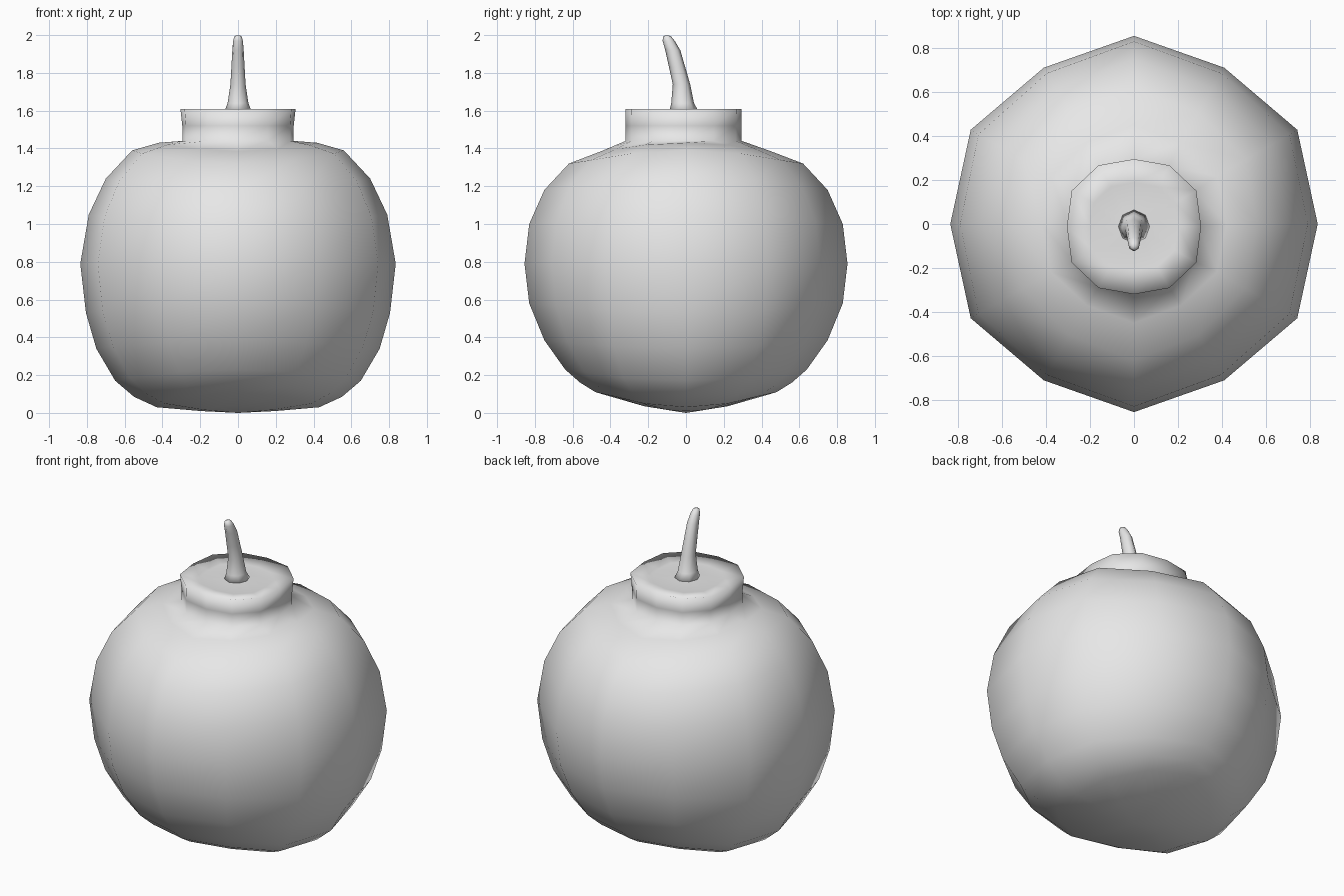
import bpy
import bmesh
from math import sin, cos, tau

cube = bpy.data.objects.get("Cube")
if cube:
    bpy.data.objects.remove(cube, do_unlink=True)

grey = bpy.data.materials.new("plain light grey")
grey.use_nodes = True
grey.diffuse_color = (0.8, 0.8, 0.8, 1)
grey.node_tree.nodes["Principled BSDF"].inputs["Base Color"].default_value = grey.diffuse_color


def ring(bm, sides, rx, zx, ry, zy, cy=0, factors=(1,)):
    """Closed loop blending a side profile (x) with a front profile (y)."""
    loop = []
    for i in range(sides):
        a = tau * i / sides
        s, c = sin(a), cos(a)
        t = s * s
        # column factor, mirrored in all four quadrants
        step = i % (sides // 2)
        step = min(step, sides // 2 - step)
        k = factors[step % len(factors)]
        r = (rx + (ry - rx) * t) * k
        loop.append(bm.verts.new((r * c, r * s + cy, zx + (zy - zx) * t)))
    return loop


def loft(name, bm, loops, bottom, top):
    """Skin consecutive loops and close both ends with a fan."""
    n = len(loops[0])
    low, high = bm.verts.new(bottom), bm.verts.new(top)
    for i in range(n):
        j = (i + 1) % n
        bm.faces.new((low, loops[0][j], loops[0][i]))
        bm.faces.new((high, loops[-1][i], loops[-1][j]))
        for a, b in zip(loops, loops[1:]):
            bm.faces.new((a[i], a[j], b[j], b[i]))
    for f in bm.faces:
        f.smooth = True
    bmesh.ops.recalc_face_normals(bm, faces=bm.faces)
    mesh = bpy.data.meshes.new(name)
    bm.to_mesh(mesh)
    bm.free()
    mesh.materials.append(grey)
    obj = bpy.data.objects.new(name, mesh)
    bpy.context.collection.objects.link(obj)
    return obj


# Round body: side radius, side height, front radius, front height
body = [
    (.20, .01, .22, .035), (.43, .03, .48, .11), (.55, .085, .56, .16),
    (.65, .17, .64, .23), (.75, .34, .75, .385), (.805, .53, .83, .58),
    (.835, .79, .855, .79), (.79, 1.05, .83, 1.0), (.70, 1.24, .75, 1.18),
    (.56, 1.39, .62, 1.32), (.42, 1.43, .45, 1.385),
]
# Collar and slightly dished lid: side radius, front radius, height
collar = [(.295, .307, 1.44), (.295, .307, 1.52), (.305, .307, 1.61),
          (.20, .20, 1.595), (.08, .08, 1.60)]

bm = bmesh.new()
loops = [ring(bm, 12, *row, factors=(1, 1.02, .965, 1)) for row in body]
loops += [ring(bm, 12, rx, z, ry, z, -.012, (1, 1.07, 1.05, 1)) for rx, ry, z in collar]
loft("body_with_collar", bm, loops, (0, 0, 0), (0, -.01, 1.6))

# Bent stem: half width, half depth, height, forward offset
stem = [(.075, .08, 1.59, -.01), (.055, .06, 1.64, -.018), (.04, .046, 1.74, -.024),
        (.035, .043, 1.83, -.047), (.03, .04, 1.92, -.07), (.026, .032, 1.97, -.092),
        (.018, .02, 1.995, -.1)]
bm = bmesh.new()
loops = [ring(bm, 8, w, z, d, z, cy) for w, d, z, cy in stem]
loft("stem", bm, loops, (0, -.01, 1.58), (0, -.1, 2.0))
